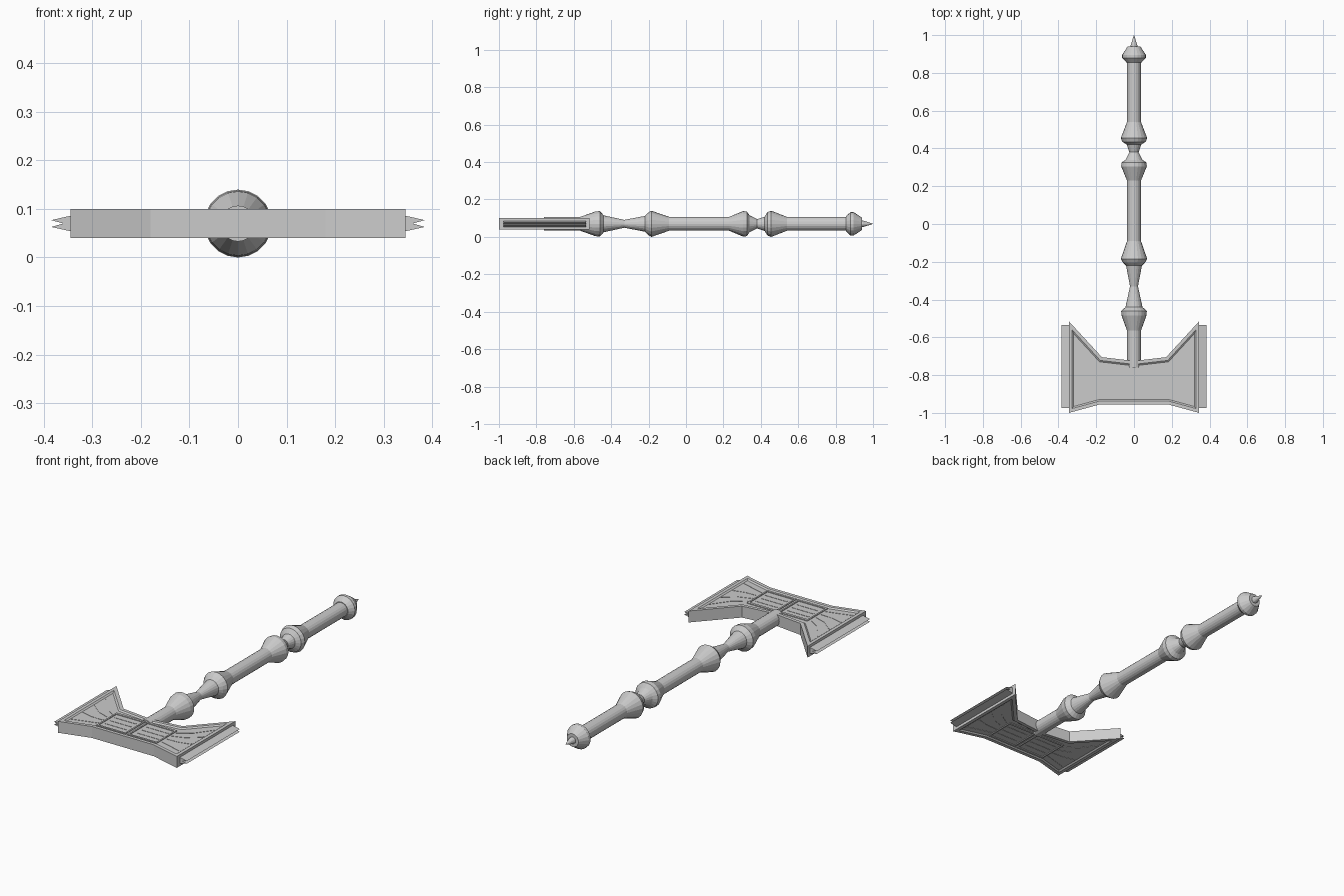
import bpy, bmesh, math

if "Cube" in bpy.data.objects:
    bpy.data.objects.remove(bpy.data.objects["Cube"])

ZC = 0.07  # height of the handle axis


def finish(name, bm):
    bmesh.ops.remove_doubles(bm, verts=bm.verts, dist=1e-5)
    bmesh.ops.recalc_face_normals(bm, faces=bm.faces)
    mesh = bpy.data.meshes.new(name)
    bm.to_mesh(mesh)
    bm.free()
    ob = bpy.data.objects.new(name, mesh)
    bpy.context.collection.objects.link(ob)
    return ob


def extrude_loop(bm, pts, offset):
    face = bm.faces.new([bm.verts.new(p) for p in pts])
    res = bmesh.ops.extrude_face_region(bm, geom=[face], use_keep_orig=True)
    moved = [g for g in res["geom"] if isinstance(g, bmesh.types.BMVert)]
    bmesh.ops.translate(bm, verts=moved, vec=offset)


def slab(bm, outline, half):
    extrude_loop(bm, [(x, y, ZC - half) for x, y in outline], (0, 0, 2 * half))


def lathe(name, profile, sides):
    bm = bmesh.new()
    rings = []
    for y, r in profile:
        rings.append([bm.verts.new((r * math.cos(2 * math.pi * i / sides), y,
                                    ZC + r * math.sin(2 * math.pi * i / sides)))
                      for i in range(sides)])
    for a, b in zip(rings, rings[1:]):
        for i in range(sides):
            j = (i + 1) % sides
            bm.faces.new((a[i], a[j], b[j], b[i]))
    bm.faces.new(rings[0])
    bm.faces.new(rings[-1])
    return finish(name, bm)


# Turned handle with two pairs of collars
lathe("handle", [
    (-0.76, 0.037), (-0.565, 0.037), (-0.485, 0.066), (-0.46, 0.068),
    (-0.44, 0.045), (-0.33, 0.021), (-0.22, 0.042), (-0.205, 0.058),
    (-0.185, 0.07), (-0.09, 0.037), (0.23, 0.037), (0.305, 0.068),
    (0.325, 0.066), (0.34, 0.045), (0.38, 0.025), (0.42, 0.038),
    (0.435, 0.062), (0.455, 0.07), (0.54, 0.037), (0.87, 0.037)], 20)

# Pommel and its spike
lathe("pommel", [(0.855, 0.04), (0.88, 0.063), (0.895, 0.063), (0.94, 0.034)], 20)
lathe("pommel_spike", [(0.93, 0.018), (0.945, 0.018), (1.0, 0.0005)], 12)

# Flared head with a sunken panel on both faces
half_outline = [(0.345, -1.0), (0.345, -0.515), (0.17, -0.705)]
outline = ([(0, -0.955), (0.18, -0.955)] + half_outline + [(0, -0.725)]
           + [(-x, y) for x, y in reversed(half_outline)] + [(-0.18, -0.955)])
bm = bmesh.new()
slab(bm, outline, 0.030)
bmesh.ops.recalc_face_normals(bm, faces=bm.faces)
for face in [f for f in bm.faces if abs(f.normal.z) > 0.9]:
    bmesh.ops.inset_region(bm, faces=[face], thickness=0.018, depth=0, use_even_offset=True)
    bmesh.ops.inset_region(bm, faces=[face], thickness=0.008, depth=-0.006, use_even_offset=True)
finish("hammer_head", bm)

# Raised frames in the middle and fanned ridges on the wings, showing on both faces
bm = bmesh.new()
for s in (-1, 1):
    def bar(x0, y0, x1, y1, half):
        slab(bm, [(s * x0, y0), (s * x1, y0), (s * x1, y1), (s * x0, y1)], half)
    bar(0.006, -0.925, 0.014, -0.755, 0.028)
    bar(0.168, -0.925, 0.176, -0.755, 0.028)
    bar(0.014, -0.925, 0.168, -0.915, 0.028)
    bar(0.014, -0.768, 0.168, -0.755, 0.028)
    for y in (-0.88, -0.84, -0.80):
        bar(0.03, y - 0.003, 0.155, y + 0.003, 0.0255)
    for y in (0.065, 0.025, -0.015, -0.055):
        path = [(0.185, -0.84 + y), (0.25, -0.83 + y * 1.5), (0.315, -0.80 + y * 2.4)]
        slab(bm, [(s * x, v - 0.003) for x, v in path]
             + [(s * x, v + 0.003) for x, v in reversed(path)], 0.0255)
finish("head_ornament", bm)

# Striking edges: a long strip with a V groove on each end
section = [(0.335, 0.016), (0.345, 0.016), (0.385, 0.007), (0.36, 0.0),
           (0.385, -0.007), (0.345, -0.016), (0.335, -0.016)]
for s, side in ((-1, "left"), (1, "right")):
    bm = bmesh.new()
    extrude_loop(bm, [(s * x, -0.975, ZC + z) for x, z in section], (0, 0.44, 0))
    finish("striking_edge_" + side, bm)
